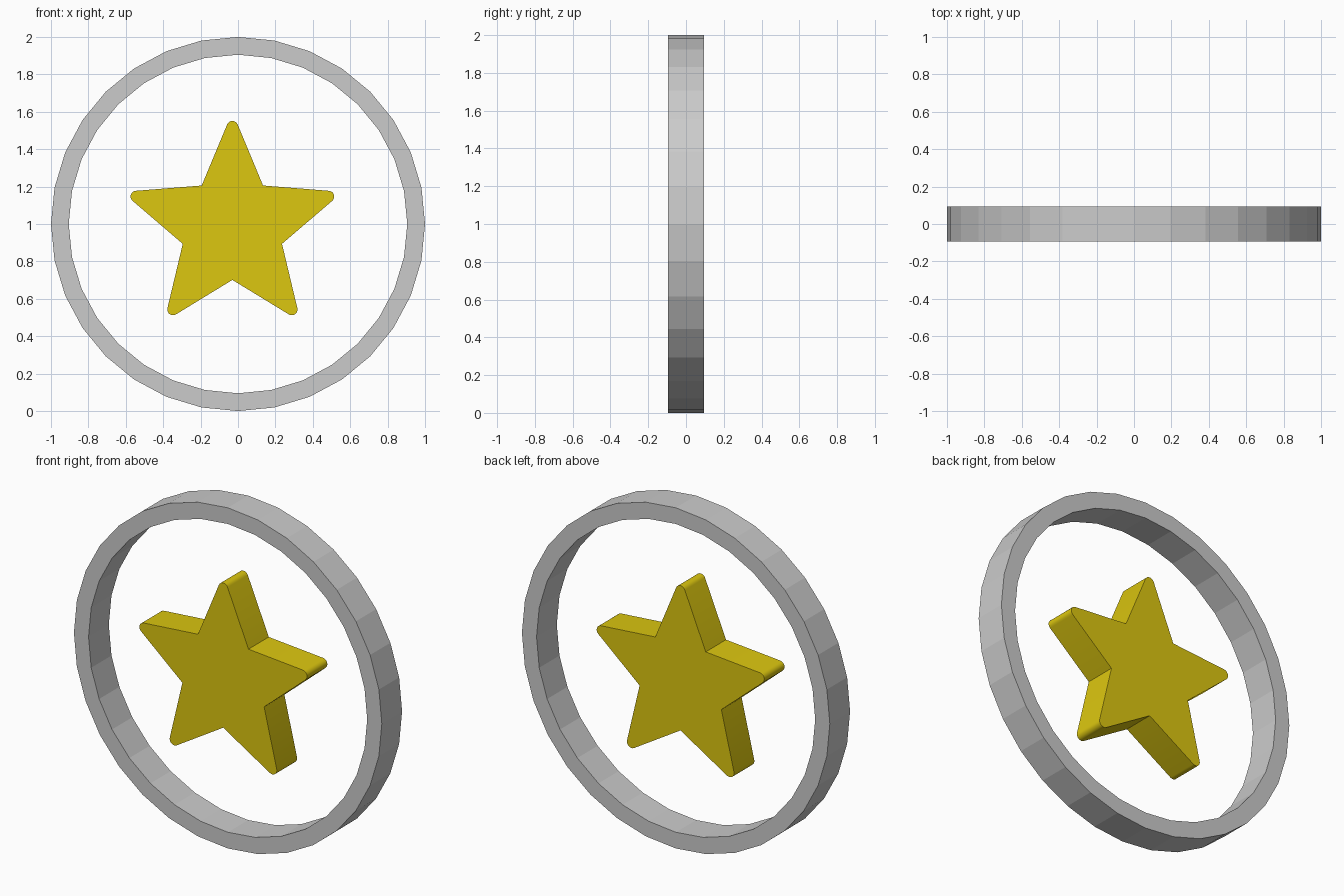
import bpy, bmesh
from math import sin, cos, pi, radians, tan

if "Cube" in bpy.data.objects:
    bpy.data.objects.remove(bpy.data.objects["Cube"])

HALF_DEPTH = 0.094


def finish(name, bm):
    bmesh.ops.recalc_face_normals(bm, faces=bm.faces)
    mesh = bpy.data.meshes.new(name)
    bm.to_mesh(mesh)
    bm.free()
    obj = bpy.data.objects.new(name, mesh)
    bpy.context.collection.objects.link(obj)
    return obj


def loop_verts(bm, points, y):
    return [bm.verts.new((x, y, z)) for x, z in points]


def bridge(bm, a, b):
    n = len(a)
    for i in range(n):
        j = (i + 1) % n
        bm.faces.new((a[i], a[j], b[j], b[i]))


# Outer ring: 32-sided, flat-faced band with a square section
def circle(radius, n=32):
    return [(radius * cos(2 * pi * i / n), 1 + radius * sin(2 * pi * i / n))
            for i in range(n)]


bm = bmesh.new()
section = [(1.0, -HALF_DEPTH), (1.0, HALF_DEPTH), (0.905, HALF_DEPTH), (0.905, -HALF_DEPTH)]
loops = [loop_verts(bm, circle(r), y) for r, y in section]
for k in range(4):
    bridge(bm, loops[k], loops[(k + 1) % 4])
finish("ring", bm)

# Star: five arms with rounded tips and sharp inner corners
CX, CZ = -0.03, 0.98
INNER, TIP, ROUND = 0.279, 0.571, 0.0305
HALF_ANGLE = radians(22.6)
STEPS = 8
outline = []
for arm in range(5):
    axis = pi / 2 + arm * 2 * pi / 5
    tx = CX + (TIP - ROUND) * cos(axis)
    tz = CZ + (TIP - ROUND) * sin(axis)
    sweep = pi / 2 - HALF_ANGLE
    for s in range(STEPS + 1):
        a = axis - sweep + 2 * sweep * s / STEPS
        outline.append((tx + ROUND * cos(a), tz + ROUND * sin(a)))
    a = axis + pi / 5
    outline.append((CX + INNER * cos(a), CZ + INNER * sin(a)))

bm = bmesh.new()
front = loop_verts(bm, outline, -HALF_DEPTH)
back = loop_verts(bm, outline, HALF_DEPTH)
bm.faces.new(front)
bm.faces.new(back[::-1])
bridge(bm, front, back)
star = finish("star", bm)

# Yellow star material
yellow = bpy.data.materials.new("yellow")
yellow.diffuse_color = (0.72, 0.57, 0.005, 1)
yellow.use_nodes = True
yellow.node_tree.nodes["Principled BSDF"].inputs["Base Color"].default_value = yellow.diffuse_color
star.data.materials.append(yellow)

# Smooth the rounded tips only
bpy.ops.object.select_all(action='DESELECT')
star.select_set(True)
bpy.context.view_layer.objects.active = star
bpy.ops.object.shade_smooth_by_angle(angle=radians(30))
